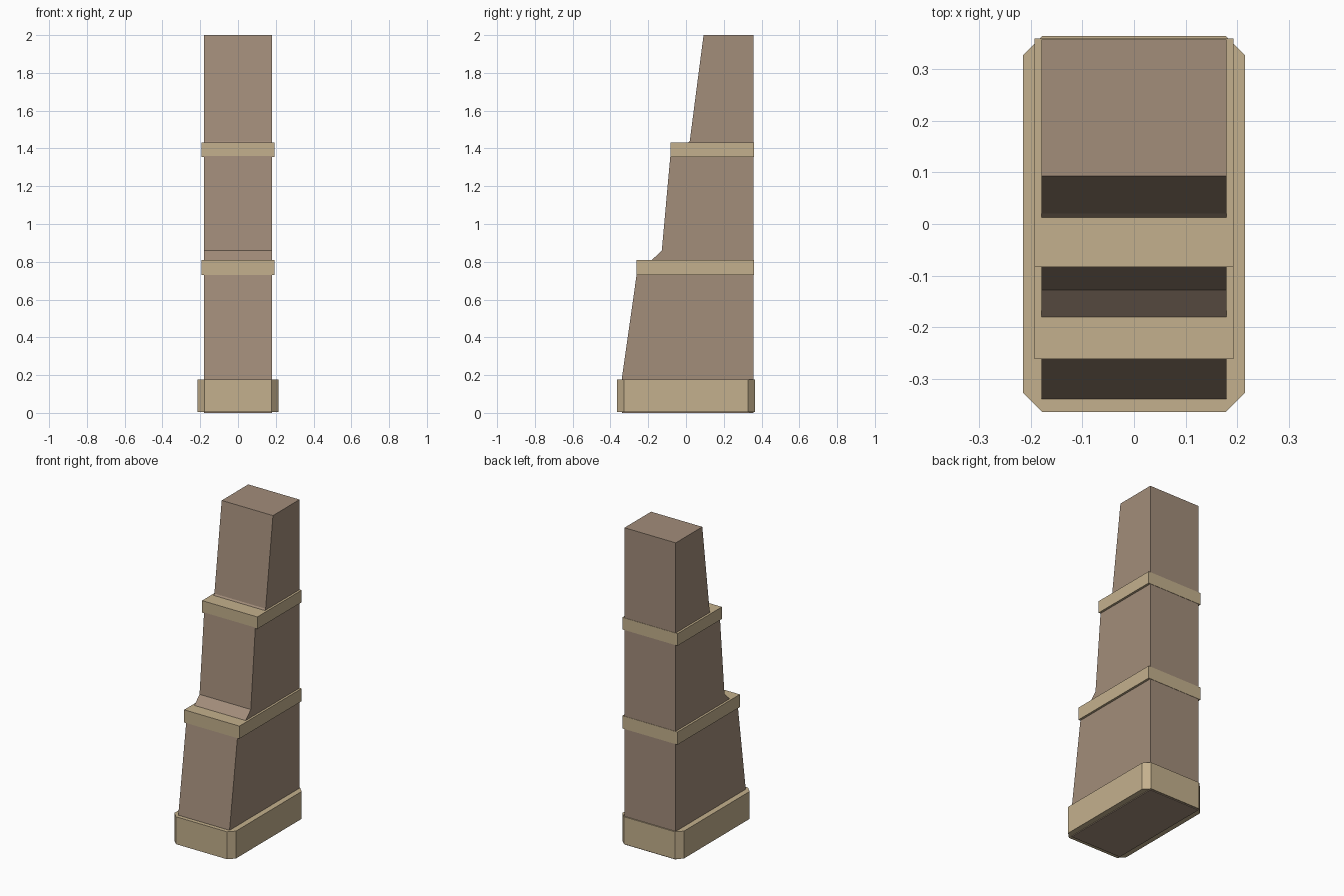
import bpy
import bmesh
from mathutils import Vector

cube = bpy.data.objects.get("Cube")
if cube:
    bpy.data.objects.remove(cube, do_unlink=True)


def material(name, rgb):
    mat = bpy.data.materials.new(name)
    mat.use_nodes = True
    mat.diffuse_color = (*rgb, 1)
    mat.node_tree.nodes["Principled BSDF"].inputs["Base Color"].default_value = (*rgb, 1)
    return mat


brown = material("brown stone", (0.362, 0.266, 0.195))
tan = material("tan trim", (0.55, 0.434, 0.266))


def extrude_outline(name, outline, offset, mat):
    """Make a solid by sweeping a flat outline along an offset."""
    bm = bmesh.new()
    face = bm.faces.new([bm.verts.new(p) for p in outline])
    swept = bmesh.ops.extrude_face_region(bm, geom=[face], use_keep_orig=True)["geom"]
    verts = [v for v in swept if isinstance(v, bmesh.types.BMVert)]
    bmesh.ops.translate(bm, verts=verts, vec=Vector(offset))
    bmesh.ops.recalc_face_normals(bm, faces=bm.faces)
    mesh = bpy.data.meshes.new(name)
    bm.to_mesh(mesh)
    bm.free()
    mesh.materials.append(mat)
    obj = bpy.data.objects.new(name, mesh)
    bpy.context.collection.objects.link(obj)
    return obj


# Stepped shaft: sloping front, upright back
half_width = 0.179
profile = [
    (0.358, 0), (-0.34, 0), (-0.34, 0.18), (-0.261, 0.735),
    (-0.261, 0.77), (-0.18, 0.81), (-0.128, 0.86), (-0.083, 1.36),
    (-0.082, 1.40), (0.012, 1.43), (0.02, 1.44), (0.093, 2), (0.358, 2),
]
extrude_outline("shaft", [(-half_width, y, z) for y, z in profile],
                (2 * half_width, 0, 0), brown)

# Plinth with cut corners
w, d, cut = 0.215, 0.365, 0.037
corners = [(w, d - cut), (w - cut, d)]
corners += [(-x, y) for x, y in reversed(corners)]
corners += [(-x, -y) for x, y in corners]
extrude_outline("plinth", [(x, y, 0.005) for x, y in corners], (0, 0, 0.173), tan)

# Trim bands on the two ledges
for name, front, bottom, top in (("lower_band", -0.262, 0.73, 0.81),
                                 ("upper_band", -0.083, 1.355, 1.431)):
    s, back = 0.193, 0.36
    extrude_outline(name, [(-s, front, bottom), (s, front, bottom),
                           (s, back, bottom), (-s, back, bottom)],
                    (0, 0, top - bottom), tan)
